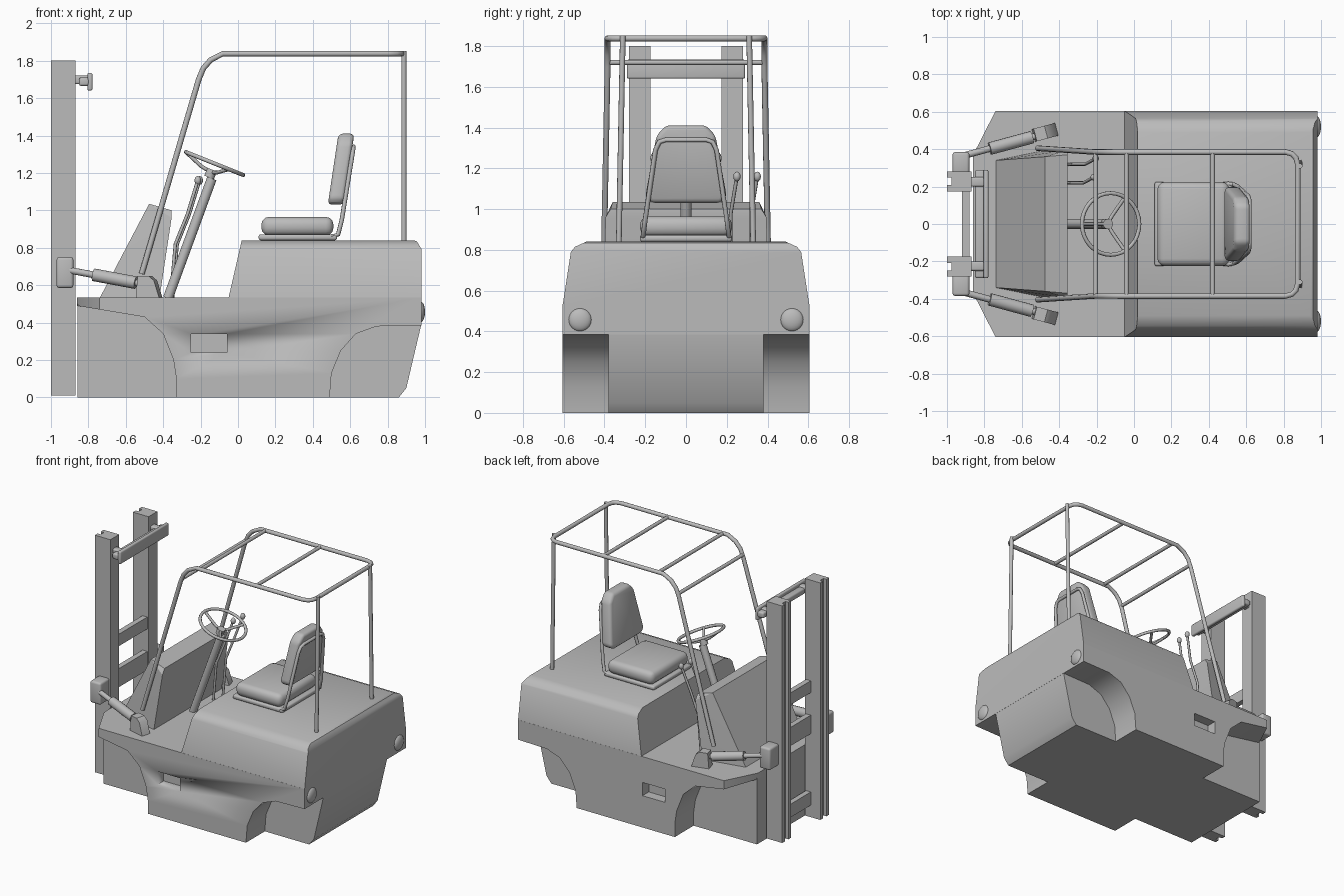
import bpy, bmesh, math
from mathutils import Vector, Matrix

cube = bpy.data.objects.get("Cube")
if cube:
    bpy.data.objects.remove(cube, do_unlink=True)

grey = bpy.data.materials.new("plain grey")
grey.use_nodes = True
grey.diffuse_color = (0.5, 0.5, 0.5, 1)
grey.node_tree.nodes["Principled BSDF"].inputs["Base Color"].default_value = (0.5, 0.5, 0.5, 1)


def finish(name, bm, angle=35):
    bmesh.ops.recalc_face_normals(bm, faces=bm.faces)
    me = bpy.data.meshes.new(name)
    bm.to_mesh(me)
    bm.free()
    me.materials.append(grey)
    ob = bpy.data.objects.new(name, me)
    bpy.context.collection.objects.link(ob)
    bpy.ops.object.select_all(action='DESELECT')
    ob.select_set(True)
    bpy.context.view_layer.objects.active = ob
    bpy.ops.object.shade_smooth_by_angle(angle=math.radians(angle))
    return ob


def extrude(points, vec):
    """Solid made by sweeping a flat outline along a vector."""
    bm = bmesh.new()
    face = bm.faces.new([bm.verts.new(p) for p in points])
    new = bmesh.ops.extrude_face_region(bm, geom=[face])["geom"]
    bmesh.ops.translate(bm, vec=vec, verts=[v for v in new if isinstance(v, bmesh.types.BMVert)])
    bmesh.ops.recalc_face_normals(bm, faces=bm.faces)
    return bm


def cut(bm, co, normal):
    """Trim away everything on the normal's side and cap the hole."""
    geom = bm.verts[:] + bm.edges[:] + bm.faces[:]
    bmesh.ops.bisect_plane(bm, geom=geom, plane_co=co, plane_no=normal, clear_outer=True)
    bmesh.ops.holes_fill(bm, edges=[e for e in bm.edges if e.is_boundary])


def side_prism(outline, half):
    return extrude([(x, -half, z) for x, z in outline], (0, 2 * half, 0))


def box(name, lo, hi, bevel=0.0, rot=None, segments=3):
    lo, hi = Vector(lo), Vector(hi)
    bm = bmesh.new()
    bmesh.ops.create_cube(bm, size=1)
    bmesh.ops.scale(bm, vec=hi - lo, verts=bm.verts)
    if bevel:
        bmesh.ops.bevel(bm, geom=bm.edges[:], offset=bevel, segments=segments, affect='EDGES', profile=0.5)
    if rot:
        bmesh.ops.rotate(bm, matrix=rot, verts=bm.verts)
    bmesh.ops.translate(bm, vec=(lo + hi) / 2, verts=bm.verts)
    return finish(name, bm)


def tube(name, path, radius, sides=10, closed=False):
    """Round bar swept along a path with mitred joints."""
    pts = [Vector(p) for p in path]
    n = len(pts)
    bm = bmesh.new()
    rings = []
    ref = None
    for i, p in enumerate(pts):
        a = pts[i - 1] if i or closed else p
        b = pts[(i + 1) % n] if i < n - 1 or closed else p
        t = (b - a).normalized()
        if ref is None:
            ref = t.orthogonal()
        ref = (ref - t * ref.dot(t)).normalized()
        side = t.cross(ref)
        rings.append([bm.verts.new(p + radius * (math.cos(k) * ref + math.sin(k) * side))
                      for k in (2 * math.pi * j / sides for j in range(sides))])
    for i in range(n if closed else n - 1):
        r, s = rings[i], rings[(i + 1) % n]
        for j in range(sides):
            k = (j + 1) % sides
            bm.faces.new((r[j], r[k], s[k], s[j]))
    if not closed:
        bm.faces.new(rings[0])
        bm.faces.new(rings[-1])
    return finish(name, bm, 50)


def ball(name, centre, scale, segments=16):
    bm = bmesh.new()
    bmesh.ops.create_uvsphere(bm, u_segments=segments, v_segments=segments // 2, radius=1)
    bmesh.ops.scale(bm, vec=scale, verts=bm.verts)
    bmesh.ops.translate(bm, vec=centre, verts=bm.verts)
    return finish(name, bm, 60)


# Lower hull with wheel arches, clipped at the front corners
bm = side_prism([(-.86, .535), (-.86, .49), (-.74, .47), (-.5, .43), (-.4, .34), (-.345, .2), (-.33, .1),
                 (-.33, 0), (.49, 0), (.5, .13), (.55, .25), (.63, .34), (.74, .38), (.98, .385),
                 (.98, .535)], .605)
for s in (-1, 1):
    cut(bm, (-.86, .37 * s, 0), (-.235, .12 * s, 0))
hull = finish("lower_hull", bm)

# Step recesses in the sills
for side, s in (("right", -1), ("left", 1)):
    y = .59 * s
    tool = box("step_cutter_" + side, (-.25, y - .06, .24), (-.06, y + .06, .34))
    tool.hide_render = True
    tool.hide_set(True)
    mod = hull.modifiers.new("step", 'BOOLEAN')
    mod.object = tool
    mod.solver = 'EXACT'

# Narrow chassis between the wheels
finish("chassis", side_prism([(-.859, 0), (.86, 0), (.9, .05), (.979, .385), (.979, .5), (-.859, .5)], .38))

# Rear hood with shoulders, sloping front and rounded rear edge
half = [(.605, .53), (.565, .79), (.545, .815), (.49, .84)]
section = half + [(-y, z) for y, z in reversed(half)]
bm = extrude([(-.2, y, z) for y, z in section], (1.18, 0, 0))
cut(bm, (-.05, 0, .535), (-.305, 0, .07))
cut(bm, (.94, 0, .84), (.35, 0, 1))
cut(bm, (.965, 0, .82), (1, 0, .6))
finish("rear_hood", bm)

# Front cowl, a tapered wedge
bm = bmesh.new()
for x, y, z in ((-.74, .34, .53), (-.42, .405, .53), (-.355, .395, .96), (-.355, .37, 1.0), (-.475, .36, 1.035)):
    for s in (-1, 1):
        bm.verts.new((x, y * s, z))
bmesh.ops.convex_hull(bm, input=bm.verts)
finish("front_cowl", bm, 20)

# Mast: channel rails and cross members
for side, s in (("right", -1), ("left", 1)):
    inner, outer = sorted((.175 * s, .28 * s))
    mid = (inner + outer) / 2
    outline = [(-1, inner), (-1, mid - .02), (-.975, mid - .02), (-.975, mid + .02), (-1, mid + .02),
               (-1, outer), (-.87, outer), (-.87, inner)]
    finish("mast_rail_" + side, extrude([(x, y, .01) for x, y in outline], (0, 0, 1.79)))
    lo, hi = sorted((.2 * s, .25 * s))
    box("mast_top_arm_" + side, (-.915, lo, 1.675), (-.79, hi, 1.72), .01)
box("mast_top_bar", (-.85, -.29, 1.665), (-.795, .29, 1.71), .012)
box("mast_top_flange", (-.805, -.29, 1.64), (-.778, .29, 1.735), .01)
box("mast_middle_bar", (-.92, -.19, .95), (-.88, .19, 1.04))
box("mast_lower_plate", (-.92, -.19, .64), (-.88, .19, .78))
box("mast_bottom_bar", (-.92, -.19, .1), (-.88, .19, .2))

# Tilt cylinders with their end brackets
for side, s in (("right", -1), ("left", 1)):
    a, b = Vector((-.93, .36 * s, .685)), Vector((-.45, .49 * s, .595))
    lo, hi = sorted((.27 * s, .385 * s))
    box("mast_bracket_" + side, (-.97, lo, .585), (-.88, hi, .75), .015)
    tube("tilt_rod_" + side, [a, b], .018)
    tube("tilt_cylinder_" + side, [a.lerp(b, .33), a.lerp(b, .8)], .034, 14)
    bm = side_prism([(-.54, .53), (-.41, .53), (-.44, .625), (-.47, .65), (-.53, .65)], .035)
    bmesh.ops.rotate(bm, cent=(-.475, 0, 0), matrix=Matrix.Rotation(.26 * s, 3, 'Z'), verts=bm.verts)
    bmesh.ops.translate(bm, vec=(0, .49 * s, 0), verts=bm.verts)
    finish("hull_bracket_" + side, bm)

# Overhead guard: one continuous hoop, rear legs and roof bars
run = [(-.515, .405, .66), (-.21, .385, 1.7), (-.185, .385, 1.76), (-.145, .385, 1.805), (-.08, .385, 1.838),
       (.81, .385, 1.838), (.845, .375, 1.838), (.865, .355, 1.838), (.875, .32, 1.838)]
tube("guard_hoop", run + [(x, -y, z) for x, y, z in reversed(run)], .015)
for i, (x, z) in enumerate(((-.205, 1.72), (-.04, 1.838), (.42, 1.838))):
    tube("guard_bar_%d" % i, [(x, -.385, z), (x, .385, z)], .013)
for side, s in (("right", -1), ("left", 1)):
    tube("guard_leg_" + side, [(.887, .33 * s, .82), (.887, .31 * s, 1.853)], .014)

# Seat: pan, cushion, tapered backrest and bent frame
box("seat_pan", (.11, -.225, .84), (.53, .225, .872), .012)
box("seat_cushion", (.125, -.225, .865), (.51, .225, .965), .04)
bm = extrude([(.48, y, z) for y, z in ((-.2, 1.06), (-.17, 1.03), (.17, 1.03), (.2, 1.06), (.145, 1.36),
                                       (.1, 1.41), (-.1, 1.41), (-.145, 1.36))], (.085, 0, 0))
bmesh.ops.bevel(bm, geom=bm.edges[:], offset=.022, segments=3, affect='EDGES', profile=.5)
for v in bm.verts:
    v.co.x += (v.co.z - 1.03) * .15
finish("seat_backrest", bm, 50)
frame = [(.5, .215, .86), (.535, .21, .87), (.555, .2, .95), (.61, .15, 1.29), (.616, .13, 1.33), (.618, .1, 1.34)]
tube("seat_frame", frame + [(x, -y, z) for x, y, z in reversed(frame)], .012, 8)

# Steering column, wheel and spokes
tube("steering_column", [(-.375, 0, .53), (-.14, 0, 1.17)], .027, 12)
tilt = Matrix.Translation((-.125, 0, 1.25)) @ Matrix.Rotation(.38, 4, 'Y')


def on_wheel(r, angle, drop=0):
    return tilt @ Vector((r * math.cos(angle), r * math.sin(angle), -drop))


tube("steering_wheel", [on_wheel(.165, 2 * math.pi * i / 32) for i in range(32)], .011, 8, True)
tube("steering_hub", [on_wheel(0, 0, .08), on_wheel(0, 0, .035)], .028, 12)
for i in range(3):
    ang = math.pi + 2 * math.pi * i / 3
    tube("steering_spoke_%d" % i, [on_wheel(0, 0, .05), on_wheel(.06, ang, .04), on_wheel(.165, ang)], .01, 8)

# Control levers with knobs
for i, (y, dx) in enumerate(((.22, 0), (.32, .01))):
    tip = (-.215 + dx, y + .03, 1.16)
    tube("lever_%d" % i, [(-.36 + dx, y, .53), (-.335 + dx, y, .82), (-.27 + dx, y, .98), tip], .009, 8)
    ball("lever_knob_%d" % i, tip, (.018, .018, .024), 12)

# Rear lamps
for side, s in (("right", -1), ("left", 1)):
    ball("rear_lamp_" + side, (.975, .52 * s, .457), (.025, .057, .057), 24)
